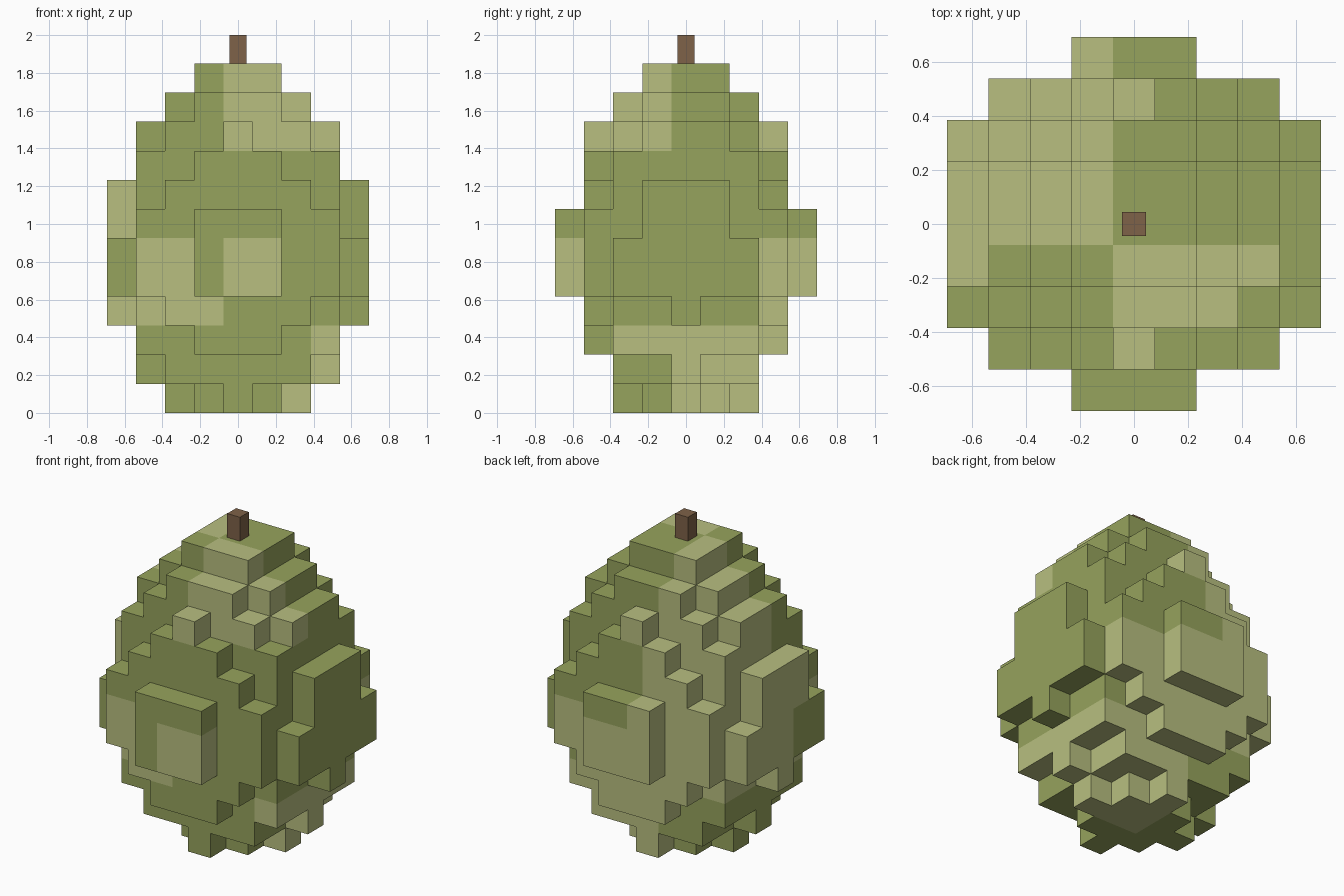
import bpy, bmesh
from mathutils import Vector

if "Cube" in bpy.data.objects:
    bpy.data.objects.remove(bpy.data.objects["Cube"])

CELL = 1.85 / 12  # edge of one cube

# Half-width in x for rows |y| = 0, 1, 2... of each layer, bottom to top
LAYERS = ["210", "322", "3331", "4332", "44431", "44431",
          "44331", "4432", "3331", "3320", "221", "11"]

# Columns of 3x3x3 cube patches that are pale, per tier from the bottom
PALE = [{(0, 0), (1, 0), (1, -1), (0, 1), (-1, 1)},
        {(-2, 0), (-1, -1), (-1, 0), (-1, 1), (0, -2), (0, 1), (1, 1)},
        {(-2, -1), (-2, 0), (-1, 0), (-1, 1)},
        {(0, -1), (1, -1), (0, 1), (-1, 0)}]


def material(name, rgb):
    lin = [((c / 255 + 0.055) / 1.055) ** 2.4 for c in rgb]
    mat = bpy.data.materials.new(name)
    mat.diffuse_color = (*lin, 1)
    mat.use_nodes = True
    mat.node_tree.nodes["Principled BSDF"].inputs["Base Color"].default_value = mat.diffuse_color
    return mat


def add_object(name, bm, mats):
    mesh = bpy.data.meshes.new(name)
    bm.to_mesh(mesh)
    bm.free()
    for m in mats:
        mesh.materials.append(m)
    obj = bpy.data.objects.new(name, mesh)
    bpy.context.collection.objects.link(obj)
    return obj


def filled(i, j, k):
    if not 0 <= k < len(LAYERS) or abs(j) >= len(LAYERS[k]):
        return False
    return abs(i) <= int(LAYERS[k][abs(j)])


# Fruit body: only the outward faces of the stacked cubes
bm = bmesh.new()
for k in range(12):
    for j in range(-4, 5):
        for i in range(-4, 5):
            if not filled(i, j, k):
                continue
            centre = Vector((i, j, k + 0.5))
            pale = (i // 3, j // 3) in PALE[k // 3]
            for axis in range(3):
                for side in (-1, 1):
                    n = Vector((0, 0, 0))
                    n[axis] = side
                    if filled(i + int(n.x), j + int(n.y), k + int(n.z)):
                        continue
                    u = Vector((0, 0, 0))
                    u[(axis + 1) % 3] = 1
                    v = n.cross(u)
                    ring = [u + v, v - u, -u - v, u - v]
                    face = bm.faces.new([bm.verts.new((centre + (n + r) / 2) * CELL)
                                         for r in ring])
                    face.material_index = int(pale)
bmesh.ops.remove_doubles(bm, verts=bm.verts, dist=0.001)
add_object("fruit_body", bm, [material("olive_green", (150, 163, 93)),
                              material("pale_green", (184, 191, 128))])

# Stem
bm = bmesh.new()
bmesh.ops.create_cube(bm, size=1)
bmesh.ops.scale(bm, vec=(0.088, 0.088, 0.15), verts=bm.verts)
bmesh.ops.translate(bm, vec=(0, 0, 1.925), verts=bm.verts)
add_object("stem", bm, [material("bark_brown", (126, 98, 72))])
